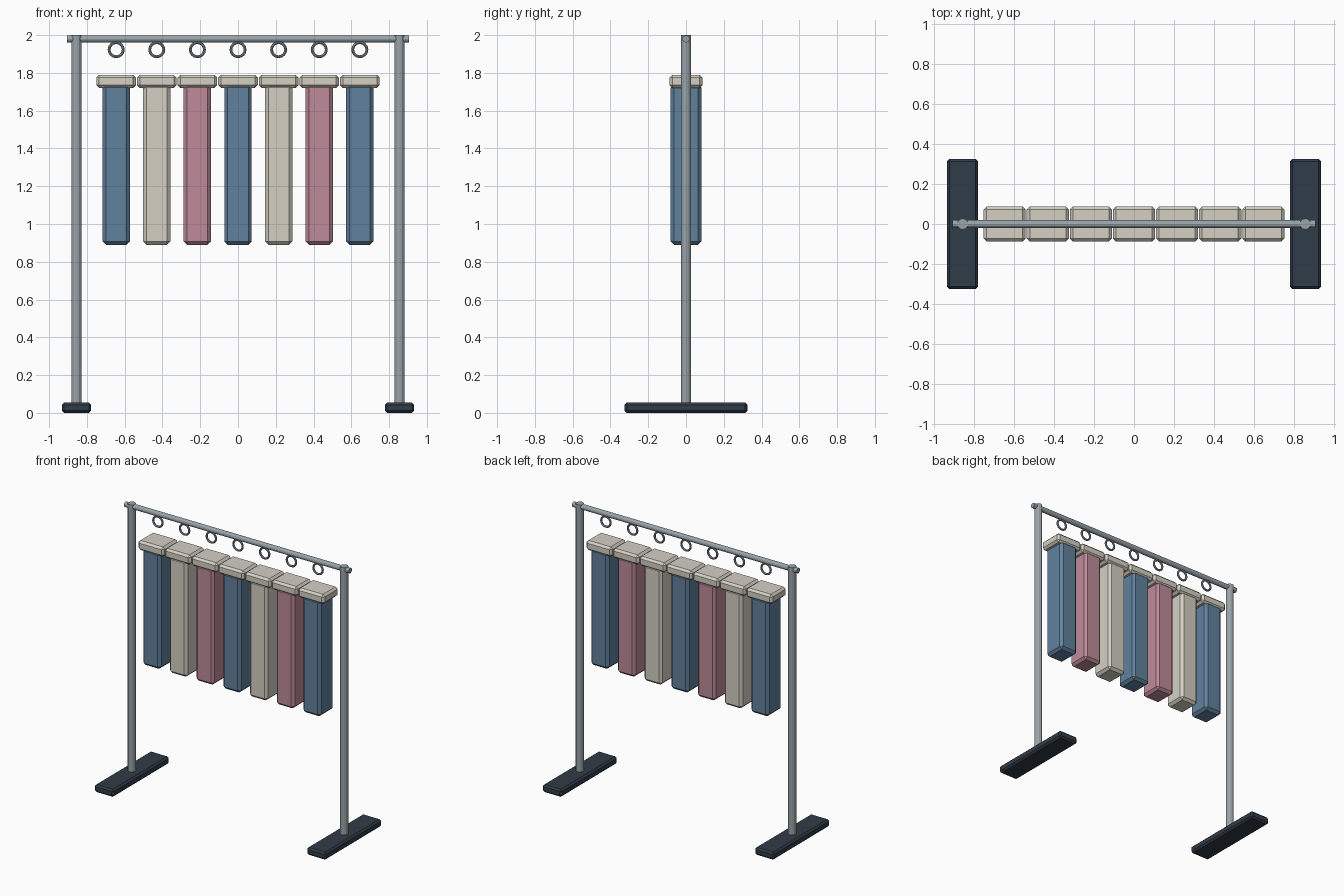
import bpy, math

if "Cube" in bpy.data.objects:
    bpy.data.objects.remove(bpy.data.objects["Cube"])


def material(name, rgb):
    m = bpy.data.materials.new(name)
    m.diffuse_color = (*rgb, 1)
    m.use_nodes = True
    m.node_tree.nodes["Principled BSDF"].inputs["Base Color"].default_value = m.diffuse_color
    return m


STEEL = material("steel", (0.32, 0.37, 0.40))
DARK = material("dark_base", (0.03, 0.045, 0.065))
BLUE = material("blue_cloth", (0.12, 0.22, 0.34))
CREAM = material("cream_cloth", (0.66, 0.63, 0.55))
PINK = material("pink_cloth", (0.52, 0.26, 0.32))


def finish(name, mat):
    o = bpy.context.object
    o.name = name
    o.data.materials.append(mat)
    return o


def box(name, centre, size, bevel, mat):
    bpy.ops.mesh.primitive_cube_add(size=1, location=centre)
    o = finish(name, mat)
    o.scale = size
    bpy.ops.object.transform_apply(location=False, rotation=False, scale=True)
    b = o.modifiers.new("chamfer", 'BEVEL')
    b.width = bevel
    b.segments = 1
    return o


def rod(name, centre, radius, length, mat, rot=(0, 0, 0)):
    bpy.ops.mesh.primitive_cylinder_add(vertices=12, radius=radius, depth=length,
                                        location=centre, rotation=rot)
    return finish(name, mat)


# Stand: feet, posts and top rail
for side, sx in (("left", -1), ("right", 1)):
    x = sx * 0.855
    box(f"{side}_foot", (x, 0, 0.0275), (0.155, 0.65, 0.055), 0.012, DARK)
    rod(f"{side}_post", (x, 0, 1.02), 0.0275, 1.96, STEEL)
rod("top_rail", (0, 0, 1.98), 0.019, 1.81, STEEL, (0, math.pi / 2, 0))

# Hanging garments, each with a ring hook and shoulder block
cloths = (BLUE, CREAM, PINK)
for i in range(7):
    x = (i - 3) * 0.215
    bpy.ops.mesh.primitive_torus_add(major_radius=0.0375, minor_radius=0.0075,
                                     major_segments=16, minor_segments=8,
                                     location=(x, 0, 1.923),
                                     rotation=(math.pi / 2, 0, 0))
    finish(f"hook_ring_{i + 1}", STEEL)
    box(f"shoulder_{i + 1}", (x, 0, 1.755), (0.21, 0.175, 0.07), 0.015, CREAM)
    box(f"garment_{i + 1}", (x, 0, 1.315), (0.145, 0.165, 0.85), 0.018, cloths[i % 3])
